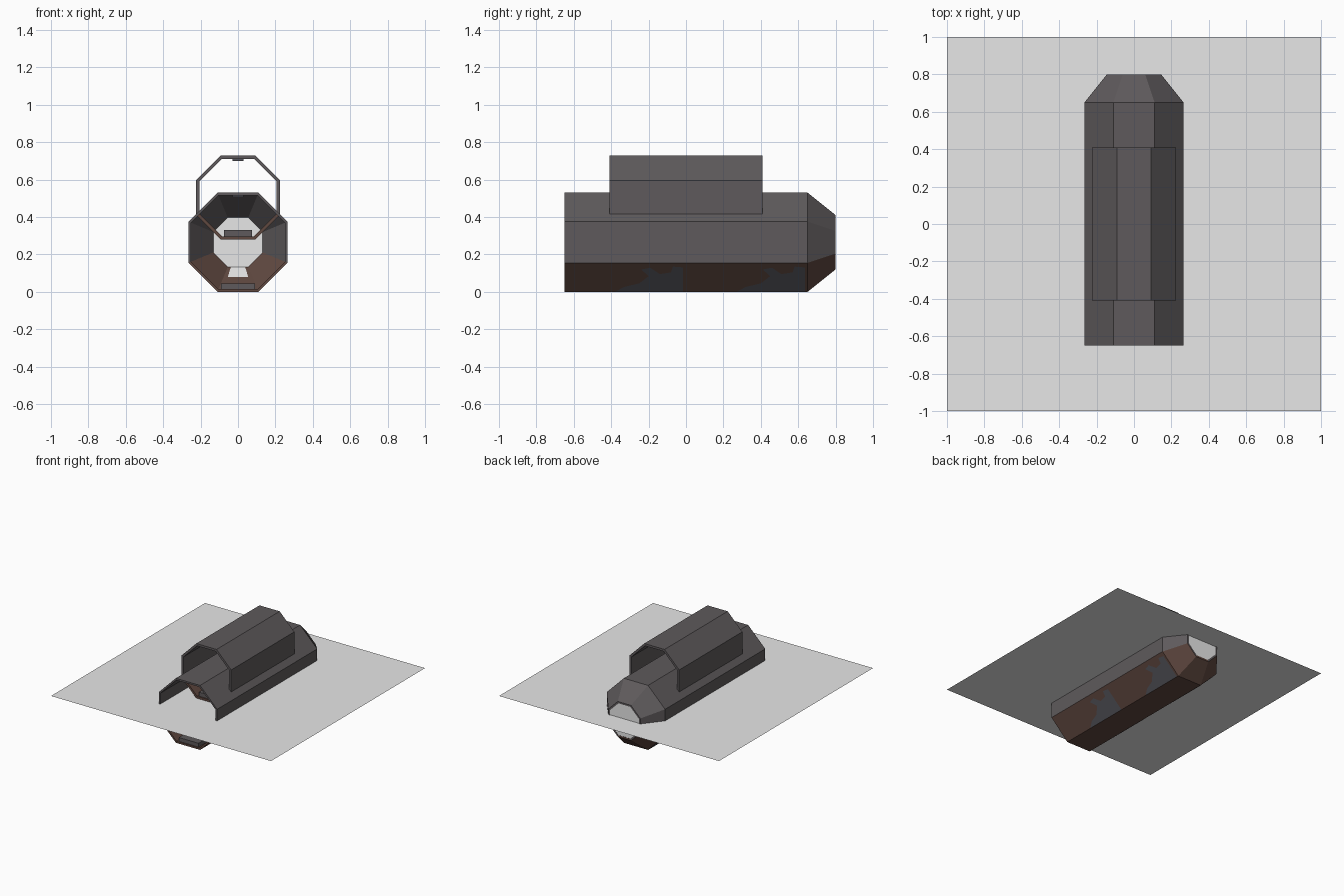
import bpy
import bmesh
from mathutils import Vector

if "Cube" in bpy.data.objects:
    bpy.data.objects.remove(bpy.data.objects["Cube"])


def material(name, rgb):
    m = bpy.data.materials.new(name)
    m.diffuse_color = (*rgb, 1)
    m.use_nodes = True
    m.node_tree.nodes["Principled BSDF"].inputs["Base Color"].default_value = m.diffuse_color
    return m


STEEL = material("dark steel", (0.112, 0.102, 0.106))
RUST = material("rust brown", (0.117, 0.065, 0.051))
SLATE = material("slate blue", (0.094, 0.094, 0.112))
PALE = material("pale grey", (0.8, 0.8, 0.8))
WHITE = material("white", (0.95, 0.95, 0.95))


def finish(name, bm, mats):
    me = bpy.data.meshes.new(name)
    bm.to_mesh(me)
    bm.free()
    for m in mats:
        me.materials.append(m)
    ob = bpy.data.objects.new(name, me)
    bpy.context.collection.objects.link(ob)
    return ob


def octagon(w, f, y, zc):
    """Eight points of half width w and half flat edge f."""
    pts = [(f, -w), (w, -f), (w, f), (f, w), (-f, w), (-w, f), (-w, -f), (-f, -w)]
    return [Vector((x, y, zc + z)) for x, z in pts]


def tube(name, sections, zc, wall, rust_below):
    """Hollow octagonal shell through (y, half width, half flat) sections."""
    bm = bmesh.new()
    rings = [octagon(w, f, y, zc) for y, w, f in sections]
    rings += [octagon(w - wall, f - wall * 0.41, y, zc) for y, w, f in reversed(sections)]
    rings = [[bm.verts.new(p) for p in r] for r in rings]
    for a, b in zip(rings, rings[1:] + rings[:1]):
        for i in range(8):
            j = (i + 1) % 8
            bm.faces.new((a[i], a[j], b[j], b[i]))
    bmesh.ops.recalc_face_normals(bm, faces=bm.faces)
    for face in bm.faces:
        face.material_index = int(face.calc_center_median().z < rust_below)
    return finish(name, bm, [STEEL, RUST])


def box(name, x, y0, y1, z0, z1, mat):
    bm = bmesh.new()
    bmesh.ops.create_cube(bm, size=1)
    for v in bm.verts:
        v.co = Vector((v.co.x * 2 * x, y0 if v.co.y < 0 else y1, z0 if v.co.z < 0 else z1))
    return finish(name, bm, [mat])


def polygon(name, pts, mat):
    bm = bmesh.new()
    bm.faces.new([bm.verts.new(p) for p in pts])
    return finish(name, bm, [mat])


# Main hull with tapered rear, and the open upper tunnel set into it
HC, UC = 0.265, 0.504
tube("hull", [(-0.65, 0.265, 0.11), (0.65, 0.265, 0.11), (0.80, 0.145, 0.06)], HC, 0.014, 0.15)
tube("upper_tunnel", [(-0.41, 0.225, 0.092), (0.41, 0.225, 0.092)], UC, 0.018, 0.40)

# Pale panel closing the rear opening
polygon("rear_panel", reversed(octagon(0.132, 0.055, 0.797, HC)), PALE)

# Floor slabs and ceiling strips
box("hull_floor", 0.09, -0.64, 0.64, 0.014, 0.045, STEEL)
box("tunnel_floor", 0.075, -0.40, 0.40, 0.297, 0.33, STEEL)
box("hull_ceiling_strip", 0.03, -0.60, 0.60, 0.506, 0.516, SLATE)
box("tunnel_ceiling_strip", 0.03, -0.38, 0.38, 0.70, 0.711, SLATE)

# Bright patch on the sloping inner floor of the taper
polygon("taper_floor_patch", [(-0.055, 0.725, 0.079), (0.055, 0.725, 0.079),
                              (0.038, 0.79, 0.132), (-0.038, 0.79, 0.132)], WHITE)

# Worn patches on the lower slanted sides: (y, height fraction), repeated along the hull
WORN = [(-0.38, 0), (-0.33, 0.18), (-0.25, 0.3), (-0.2, 0.55), (-0.24, 0.78), (-0.19, 0.84),
        (-0.14, 0.62), (-0.08, 0.68), (-0.07, 0.88), (-0.015, 0.85), (-0.015, 0)]
for side, label in ((1, "right"), (-1, "left")):
    for k in range(2):
        pts = [(side * (0.11 + 0.155 * t + 0.0015), y + 0.65 * k, 0.155 * t - 0.0015 * (t > 0))
               for y, t in WORN]
        polygon(f"worn_patch_{label}_{k + 1}", pts if side > 0 else pts[::-1], SLATE)

# Flat square sheet around the hull
polygon("ground_sheet", [(-1, -1, 0.28), (1, -1, 0.28), (1, 1, 0.28), (-1, 1, 0.28)], PALE)
